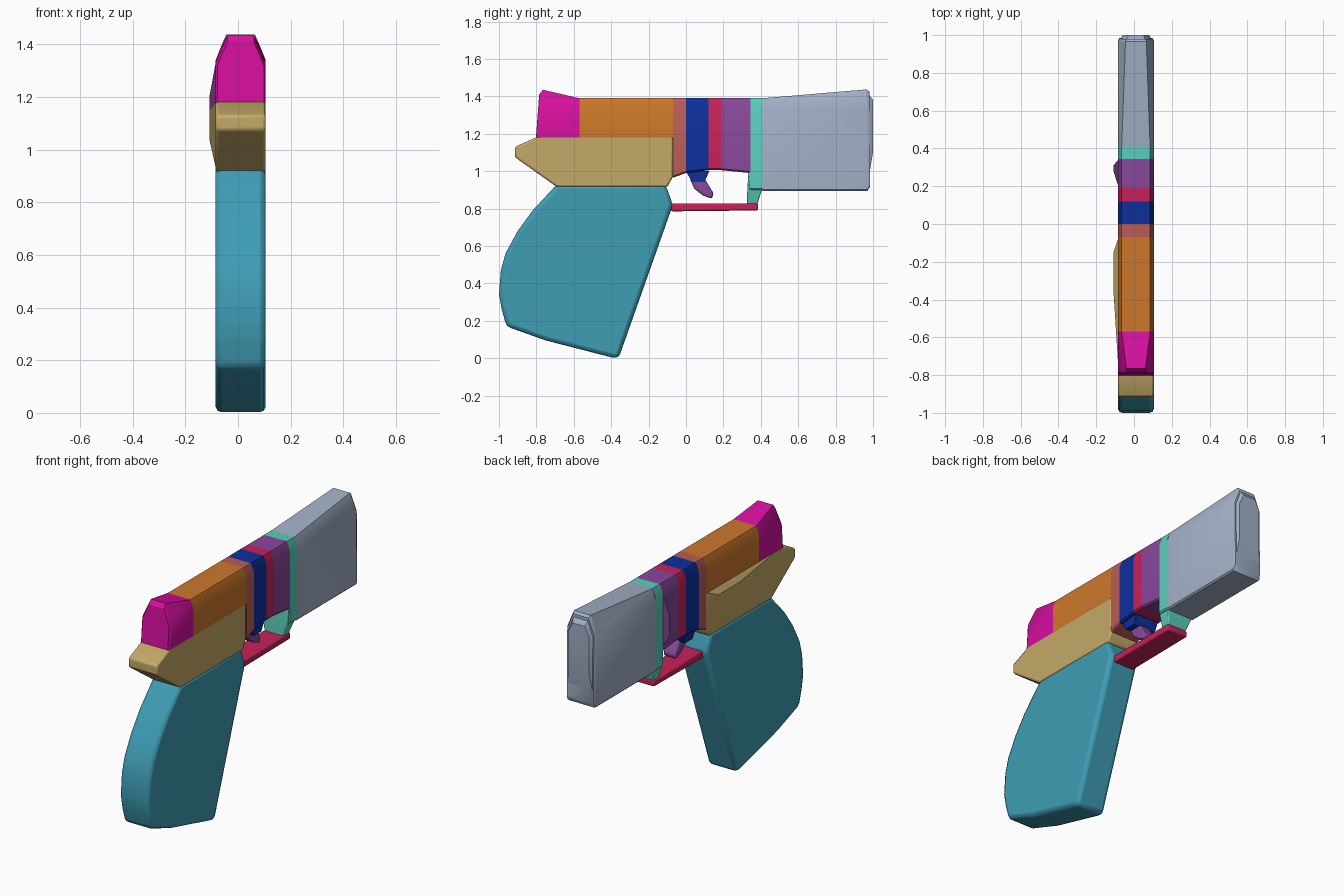
import bpy, bmesh, math

cube = bpy.data.objects.get("Cube")
if cube:
    bpy.data.objects.remove(cube, do_unlink=True)

CX, W = 0.01, 0.095  # body centre line and half width


def material(name, hexcode):
    rgb = [int(hexcode[i:i + 2], 16) / 255 for i in (0, 2, 4)]
    col = [c / 12.92 if c < 0.04 else ((c + 0.055) / 1.055) ** 2.4 for c in rgb] + [1]
    m = bpy.data.materials.new(name)
    m.use_nodes = True
    m.diffuse_color = col
    m.node_tree.nodes["Principled BSDF"].inputs["Base Color"].default_value = col
    return m


magenta = material("magenta", "D60F9E")
orange = material("orange", "CC772B")
tan = material("tan", "C4AA68")
teal = material("teal", "3F9DB5")
salmon = material("salmon", "B85C56")
blue = material("blue", "0D2F9C")
crimson = material("crimson", "C62258")
purple = material("purple", "88489B")
turquoise = material("turquoise", "5ACDBC")
grey = material("grey", "A2B0C6")


def loft(name, mat, rings, bevel=0.0):
    """Skin a list of equal closed rings, cap the ends, optionally round the edges."""
    bm = bmesh.new()
    loops = [[bm.verts.new(p) for p in ring] for ring in rings]
    n = len(loops[0])
    for a, b in zip(loops, loops[1:]):
        for i in range(n):
            j = (i + 1) % n
            bm.faces.new((a[i], a[j], b[j], b[i]))
    bm.faces.new(loops[0])
    bm.faces.new(loops[-1])
    bmesh.ops.recalc_face_normals(bm, faces=bm.faces)
    me = bpy.data.meshes.new(name)
    bm.to_mesh(me)
    bm.free()
    me.materials.append(mat)
    ob = bpy.data.objects.new(name, me)
    bpy.context.collection.objects.link(ob)
    if bevel:
        mod = ob.modifiers.new("rounded_edges", "BEVEL")
        mod.width, mod.segments = bevel, 2
        mod.limit_method, mod.angle_limit = "ANGLE", math.radians(35)
    bpy.ops.object.select_all(action="DESELECT")
    ob.select_set(True)
    bpy.context.view_layer.objects.active = ob
    bpy.ops.object.shade_smooth_by_angle(angle=math.radians(32))
    return ob


def slab(name, mat, profile, half=W, bevel=0.0):
    """Side profile of (y, z) points extruded across the body."""
    return loft(name, mat, [[(CX + s * half, y, z) for y, z in profile]
                            for s in (-1, 1)], bevel)


def barrel(name, mat, stations, bevel=0.0):
    """Stations: y at bottom, y at top, bottom z, shoulder z, top z, top half width, half width."""
    rings = []
    for y0, y1, zb, zs, zt, t, w in stations:
        half = [(w - 0.008, zb), (w, zb + 0.008), (w, zs), (t, zt)]
        section = half + [(-x, z) for x, z in reversed(half)]
        rings.append([(CX + x, y0 + (y1 - y0) * (z - zb) / (zt - zb), z)
                      for x, z in section])
    return loft(name, mat, rings, bevel)


def bulge(name, mat, base, crown):
    """Shallow swelling on the right side of the body."""
    loft(name, mat, [[(-0.083, y, z) for y, z in base],
                     [(-0.109, y, z) for y, z in crown]])


# Grip
slab("grip", teal, [(-0.69, 0.93), (-0.11, 0.93), (-0.07, 0.82), (-0.36, 0.0),
                    (-0.40, 0.005), (-0.75, 0.095), (-0.96, 0.17), (-0.985, 0.26),
                    (-1.0, 0.34), (-0.99, 0.47), (-0.965, 0.56), (-0.90, 0.68),
                    (-0.82, 0.79)], bevel=0.022)

# Frame above the grip, with its side swelling
slab("frame", tan, [(-0.915, 1.075), (-0.915, 1.13), (-0.78, 1.19), (-0.07, 1.19),
                    (-0.07, 0.97), (-0.10, 0.915), (-0.69, 0.915)], bevel=0.01)
bulge("frame_swelling", tan,
      [(-0.76, 1.185), (-0.075, 1.185), (-0.075, 0.97), (-0.12, 0.925), (-0.66, 0.925)],
      [(-0.35, 1.15), (-0.15, 1.15), (-0.15, 1.06), (-0.18, 1.04), (-0.32, 1.04)])

# Rear sight block and slide
barrel("rear_block", magenta, [(-0.803, -0.785, 1.17, 1.32, 1.41, 0.05, 0.088),
                               (-0.795, -0.765, 1.17, 1.33, 1.435, 0.05, 0.095),
                               (-0.57, -0.57, 1.17, 1.34, 1.39, 0.075, 0.095)])
barrel("slide", orange, [(y, y, 1.17, 1.34, 1.39, 0.075, W) for y in (-0.57, -0.07)])

# Coloured bands along the barrel
for name, mat, y0, y1, z0, z1 in (
        ("salmon_band", salmon, -0.07, 0.0, 0.965, 0.99),
        ("blue_band", blue, 0.0, 0.12, 0.99, 1.005),
        ("crimson_band", crimson, 0.12, 0.19, 1.005, 1.005),
        ("purple_band", purple, 0.19, 0.345, 1.005, 0.99),
        ("turquoise_band", turquoise, 0.34, 0.41, 0.9, 0.9)):
    barrel(name, mat, [(y, y, z, 1.34, 1.39, 0.075, W)
                       for y, z in ((y0, z0), (y1, z1))])
bulge("band_swelling", purple, [(0.2, 1.34), (0.34, 1.34), (0.34, 1.02), (0.2, 1.02)],
      [(0.28, 1.2), (0.31, 1.2), (0.31, 1.08), (0.28, 1.08)])

# Muzzle block
barrel("muzzle", grey, [(0.41, 0.41, 0.895, 1.33, 1.39, 0.075, W),
                        (0.97, 0.965, 0.895, 1.34, 1.437, 0.055, W),
                        (0.985, 0.98, 0.92, 1.33, 1.425, 0.05, 0.088)])
loft("muzzle_face", grey, [[(CX + s * w, y, z) for s, z in
                            ((1, zb), (1, 1.32), (0.58, zt), (-0.58, zt), (-1, 1.32), (-1, zb))]
                           for y, w, zb, zt in ((0.97, 0.088, 0.92, 1.42),
                                                (1.0, 0.07, 1.1, 1.38))])

# Trigger and its root
slab("trigger_root", blue, [(0.0, 1.0), (0.125, 1.0), (0.10, 0.945), (0.03, 0.945)], 0.075)
slab("trigger", purple, [(0.02, 0.96), (0.10, 0.96), (0.148, 0.88), (0.138, 0.852),
                         (0.09, 0.87), (0.045, 0.905)], 0.04, bevel=0.01)

# Guard bar and the arm that carries it
slab("trigger_guard", crimson, [(-0.08, 0.785), (-0.08, 0.828), (0.385, 0.828),
                                (0.385, 0.79)], 0.068, bevel=0.008)
loft("guard_arm", turquoise, [[(CX + sx * w, y, z) for sx, y in
                               ((-1, y0), (1, y0), (1, y1), (-1, y1))]
                              for w, y0, y1, z in ((0.06, 0.325, 0.38, 0.82),
                                                   (0.085, 0.328, 0.408, 0.905),
                                                   (0.09, 0.335, 0.408, 1.02))], bevel=0.006)
